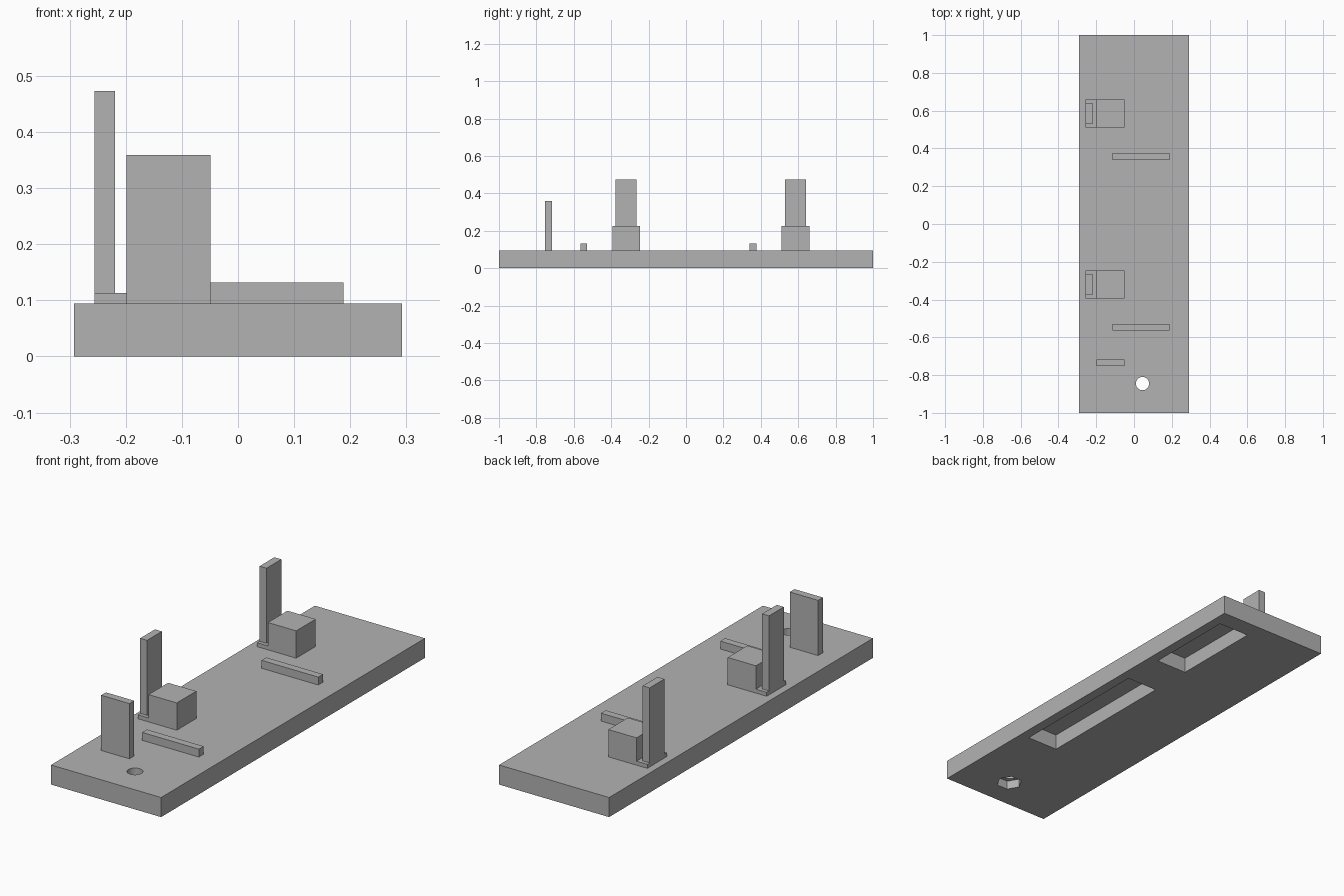
import bpy
import math

if "Cube" in bpy.data.objects:
    bpy.data.objects.remove(bpy.data.objects["Cube"])

grey = bpy.data.materials.new("plain grey")
grey.diffuse_color = (0.45, 0.45, 0.45, 1)
grey.use_nodes = True
grey.node_tree.nodes["Principled BSDF"].inputs["Base Color"].default_value = grey.diffuse_color

BASE_TOP = 0.094


def box(name, x, y, z):
    """Box from (min, max) ranges along each axis."""
    centre = [(r[0] + r[1]) / 2 for r in (x, y, z)]
    bpy.ops.mesh.primitive_cube_add(size=1, location=centre)
    ob = bpy.context.object
    ob.name = name
    ob.scale = [r[1] - r[0] for r in (x, y, z)]
    bpy.ops.object.transform_apply(location=False, rotation=False, scale=True)
    ob.data.materials.append(grey)
    return ob


def prism(name, sides, radius, x, y, z, turn=0):
    """Upright prism with its bottom and top at the z range."""
    bpy.ops.mesh.primitive_cylinder_add(
        vertices=sides, radius=radius, depth=z[1] - z[0],
        location=(x, y, (z[0] + z[1]) / 2), rotation=(0, 0, turn))
    ob = bpy.context.object
    ob.name = name
    ob.data.materials.append(grey)
    return ob


def cut(target, cutter):
    """Subtract the cutter, then remove it."""
    cutter.hide_render = True
    bpy.context.view_layer.objects.active = target
    mod = target.modifiers.new("cut", 'BOOLEAN')
    mod.operation = 'DIFFERENCE'
    mod.solver = 'EXACT'
    mod.object = cutter
    bpy.ops.object.modifier_apply(modifier=mod.name)
    bpy.data.objects.remove(cutter, do_unlink=True)


# Base plate with two underside pockets, a bolt hole and a hexagonal nut recess
base = box("base_plate", (-0.292, 0.292), (-1, 1), (0, BASE_TOP))
for y in ((-0.467, 0.251), (0.463, 0.912)):
    cut(base, box("pocket_cutter", (0.08, 0.244), y, (-0.05, 0.075)))
cut(base, prism("nut_cutter", 6, 0.059, 0.045, -0.845, (-0.05, 0.042), math.pi / 6))
cut(base, prism("hole_cutter", 24, 0.035, 0.045, -0.845, (-0.1, 0.2)))

# Two stations: block, ledge and tall post behind it, and a low rail in front
for i, y in enumerate((-0.32, 0.585), 1):
    side = (y - 0.074, y + 0.074)
    box(f"block_{i}", (-0.199, -0.049), side, (BASE_TOP, 0.225))
    box(f"ledge_{i}", (-0.256, -0.199), side, (BASE_TOP, 0.113))
    box(f"post_{i}", (-0.256, -0.219), (y - 0.056, y + 0.056), (0.113, 0.473))
    box(f"rail_{i}", (-0.113, 0.188), (y - 0.245, y - 0.209), (BASE_TOP, 0.132))

# Upright panel near the front
box("front_panel", (-0.199, -0.049), (-0.753, -0.717), (BASE_TOP, 0.359))
